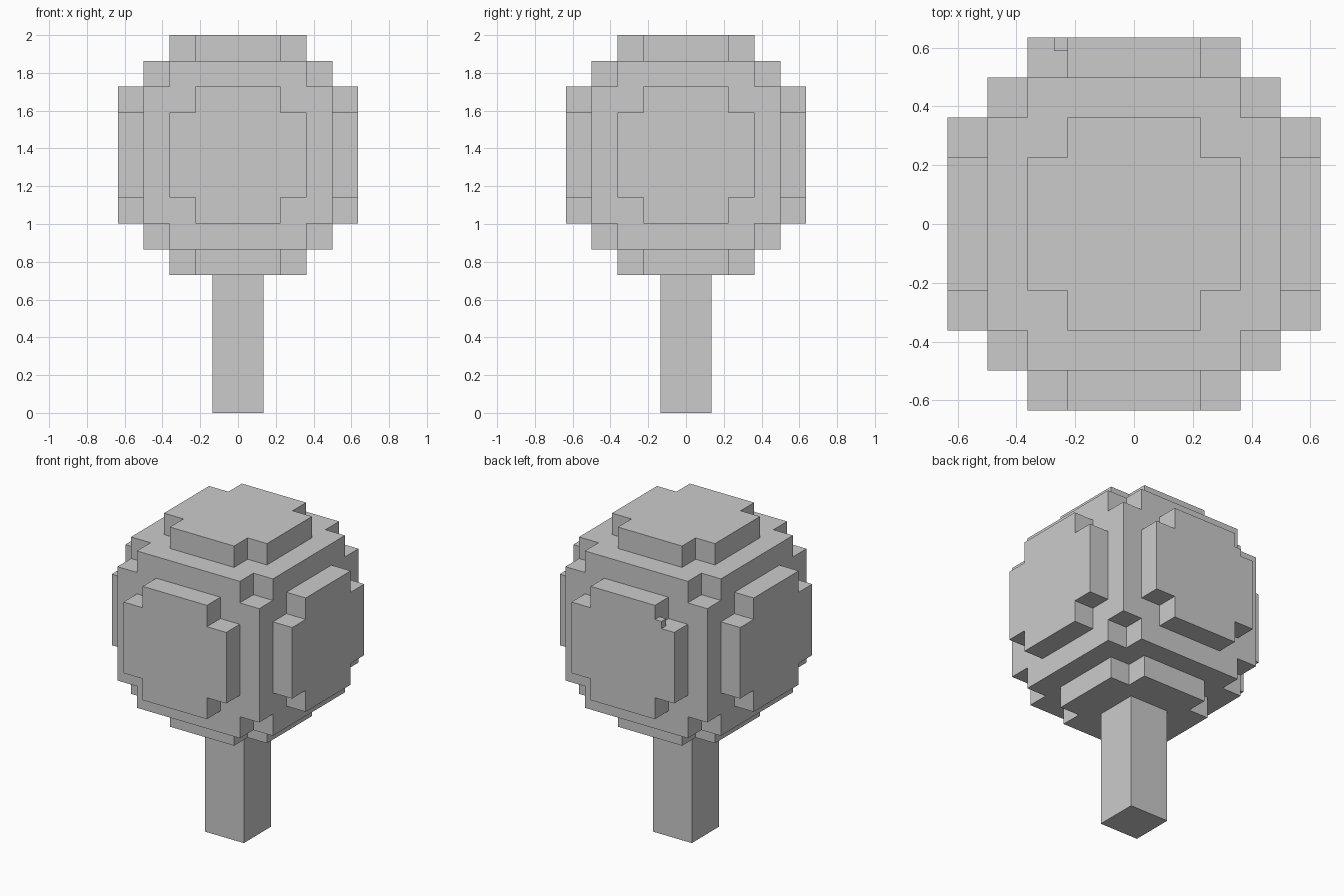
import bpy, bmesh
from mathutils import Vector
from itertools import product

default = bpy.data.objects.get("Cube")
if default:
    bpy.data.objects.remove(default, do_unlink=True)

grey = bpy.data.materials.new("plain grey")
grey.use_nodes = True
grey.diffuse_color = (0.6, 0.6, 0.6, 1)
grey.node_tree.nodes["Principled BSDF"].inputs["Base Color"].default_value = (0.6, 0.6, 0.6, 1)


def finish(bm, name, location=(0, 0, 0)):
    bmesh.ops.remove_doubles(bm, verts=bm.verts, dist=0.0005)
    bmesh.ops.recalc_face_normals(bm, faces=bm.faces)
    mesh = bpy.data.meshes.new(name)
    bm.to_mesh(mesh)
    bm.free()
    mesh.materials.append(grey)
    obj = bpy.data.objects.new(name, mesh)
    obj.location = location
    bpy.context.collection.objects.link(obj)
    return obj


def box(name, size, location):
    bm = bmesh.new()
    bmesh.ops.create_cube(bm, size=1)
    bmesh.ops.scale(bm, vec=size, verts=bm.verts)
    return finish(bm, name, location)


# Block grid shared by all three axes of the canopy
STEPS = [0.226, 0.362, 0.499, 0.635]
EDGES = [-s for s in reversed(STEPS)] + STEPS
CENTRE_Z = 1.365


def filled(cell):
    """Cube with notched corners, carrying a cross-shaped plate on each side."""
    low, mid, high = sorted(abs(i - 3) for i in cell)
    if high > 3:
        return False
    if high == 3:
        return mid <= 1 and low + mid < 2
    return low < 2


# Canopy: only the faces between filled and empty cells
bm = bmesh.new()
for cell in product(range(7), repeat=3):
    if not filled(cell):
        continue
    for axis, side in product(range(3), (0, 1)):
        neighbour = list(cell)
        neighbour[axis] += 2 * side - 1
        if filled(neighbour):
            continue
        corners = []
        for u, v in ((0, 0), (1, 0), (1, 1), (0, 1)):
            offset = [0, 0, 0]
            offset[axis] = side
            offset[(axis + 1) % 3] = u
            offset[(axis + 2) % 3] = v
            corners.append(bm.verts.new(Vector(EDGES[c + o] for c, o in zip(cell, offset))))
        bm.faces.new(corners)
finish(bm, "canopy", (0, 0, CENTRE_Z))

# Trunk, reaching up to the underside of the canopy
box("trunk", (0.272, 0.272, 0.73), (0, 0, 0.365))

# Tiny block in the upper notch of the back plate
box("small_block", (0.046, 0.046, 0.046), (-0.249, 0.612, 1.614))
